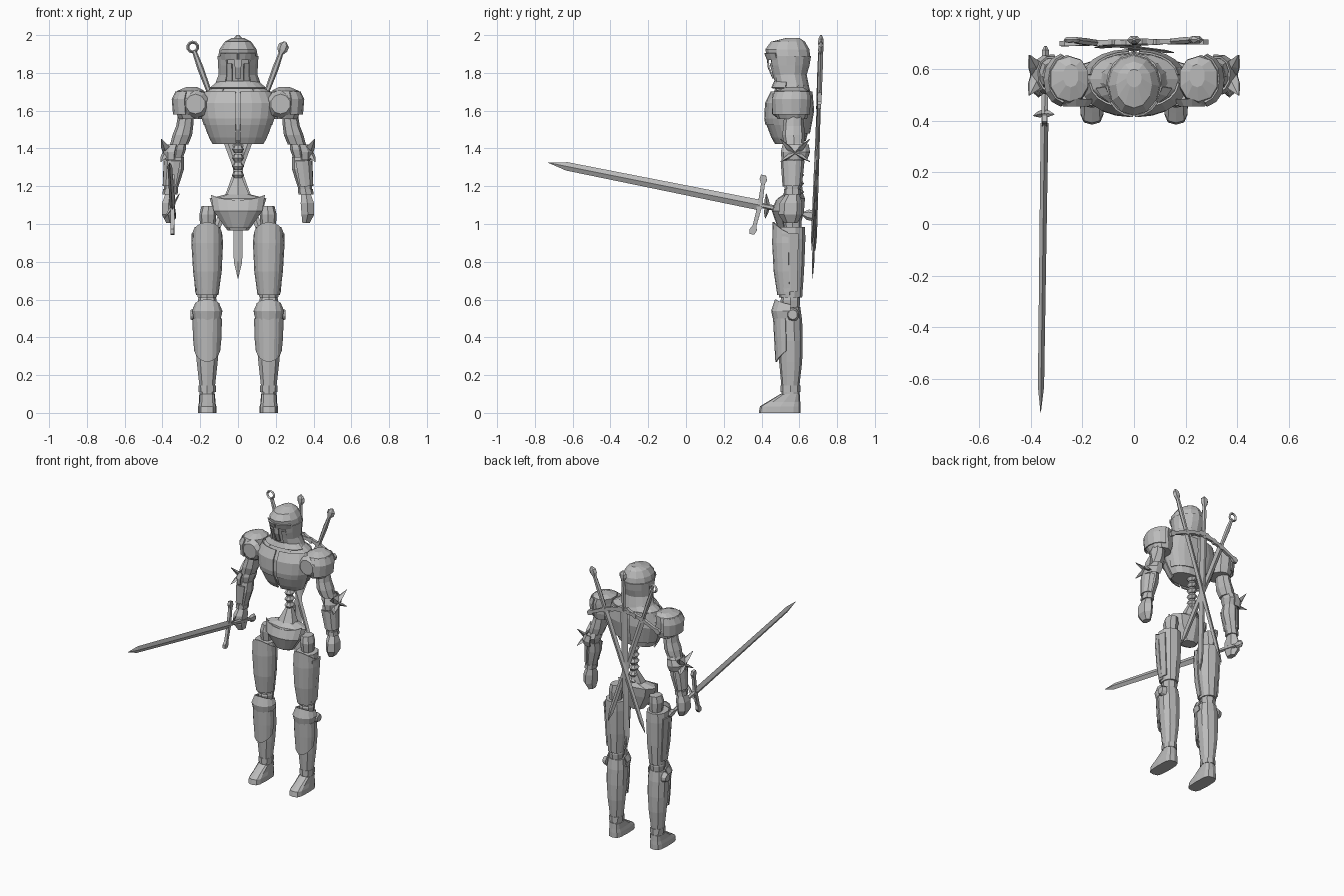
import bpy, bmesh, math
from mathutils import Vector, Matrix

steel = bpy.data.materials.new("steel_grey")
steel.diffuse_color = (0.5, 0.5, 0.5, 1)


def finish(name, bm):
    bmesh.ops.recalc_face_normals(bm, faces=bm.faces[:])
    me = bpy.data.meshes.new(name)
    bm.to_mesh(me)
    bm.free()
    me.materials.append(steel)
    ob = bpy.data.objects.new(name, me)
    bpy.context.collection.objects.link(ob)
    return ob


def bridge(bm, rings, closed=True, cap=True):
    vs = [[bm.verts.new(p) for p in r] for r in rings]
    n = len(vs[0])
    for a, b in zip(vs, vs[1:]):
        for i in range(n if closed else n - 1):
            j = (i + 1) % n
            bm.faces.new((a[i], a[j], b[j], b[i]))
    if cap:
        bm.faces.new(vs[0])
        bm.faces.new(vs[-1])


def arc(sec, angs, s=1, box=1.0, peak=0.0, mid=0.0):
    """One cross-section: (z, centre x, half width, front y, back y)."""
    z, cx, rx, yf, yb = sec
    f = lambda v: math.copysign(abs(v) ** box, v)
    return [Vector((s * (cx + rx * f(math.cos(a))),
                    (yf + yb) / 2 + (yb - yf) / 2 * f(math.sin(a)),
                    z + peak * math.cos((a - mid) * 1.5))) for a in angs]


def loft(name, secs, n=8, s=1, box=0.9):
    angs = [2 * math.pi * i / n - math.pi / 2 for i in range(n)]
    bm = bmesh.new()
    bridge(bm, [arc(c, angs, s, box) for c in secs])
    return finish(name, bm)


def shell(name, secs, mid, half, n=6, s=1, box=0.9, peaks=None, thick=0.008):
    """Curved armour plate covering part of the way round."""
    m, h = math.radians(mid), math.radians(half)
    angs = [m - h + 2 * h * i / n for i in range(n + 1)]
    peaks = peaks or [0] * len(secs)
    bm = bmesh.new()
    bridge(bm, [arc(c, angs, s, box, p, m) for c, p in zip(secs, peaks)], False, False)
    ob = finish(name, bm)
    mod = ob.modifiers.new("thickness", 'SOLIDIFY')
    mod.thickness, mod.offset = thick, 0
    return ob


def rod(bm, pts, n=6):
    """Loft along local z: (z, half x, half y)."""
    bridge(bm, [[Vector((rx * math.cos(2 * math.pi * i / n), ry * math.sin(2 * math.pi * i / n), z))
                 for i in range(n)] for z, rx, ry in pts])


def disc(name, centre, r, depth, axis):
    bm = bmesh.new()
    bmesh.ops.create_cone(bm, cap_ends=True, segments=10, radius1=r, radius2=r * 0.7, depth=depth)
    ob = finish(name, bm)
    ob.matrix_world = Matrix.Translation(centre) @ Vector(axis).to_track_quat('Z', 'Y').to_matrix().to_4x4()


def spike(name, a, b, r):
    a, b = Vector(a), Vector(b)
    bm = bmesh.new()
    rod(bm, [(0, r, r * 0.5), ((b - a).length * 0.5, r * 0.8, r * 0.4), ((b - a).length, 0.002, 0.002)], 4)
    ob = finish(name, bm)
    ob.matrix_world = Matrix.Translation(a) @ (b - a).to_track_quat('Z', 'Y').to_matrix().to_4x4()


def sword(name, pommel, tip, wide, hilt, guard, w=0.025, t=0.008, ring=False):
    """Pommel at the local origin, blade along +z, blade width along local x."""
    p, q = Vector(pommel), Vector(tip)
    L = (q - p).length
    zax = (q - p).normalized()
    yax = zax.cross(Vector(wide)).normalized()
    xax = yax.cross(zax)
    bm = bmesh.new()
    rod(bm, [(hilt, w, t), (L * 0.93, w * 0.8, t * 0.8), (L, 0.001, 0.001)], 4)
    rod(bm, [(0.05, 0.012, 0.012), (hilt * 0.5, 0.017, 0.015), (hilt, 0.013, 0.013)], 6)
    if ring:
        pts = [[Vector(((r * math.cos(a)), y, 0.03 + r * math.sin(a)))
                for r, y in ((0.034, 0), (0.026, 0.01), (0.018, 0), (0.026, -0.01))]
               for a in [2 * math.pi * i / 10 for i in range(11)]]
        bridge(bm, pts, True, False)
    else:
        rod(bm, [(0, 0.006, 0.005), (0.02, 0.028, 0.016), (0.045, 0.028, 0.016), (0.07, 0.012, 0.012)], 6)
    # crossguard with flared ends
    cuts = [(-1, .013), (-.85, .02), (-.7, .01), (-.12, .012), (0, .022), (.12, .012), (.7, .01), (.85, .02), (1, .013)]
    bridge(bm, [[Vector((k * guard, y, hilt + z + 0.012 * k * k)) for y, z in
                 ((-.01, -r), (.01, -r), (.01, r), (-.01, r))] for k, r in cuts])
    ob = finish(name, bm)
    M = Matrix((xax, yax, zax)).transposed().to_4x4()
    ob.matrix_world = Matrix.Translation(p) @ M


# Helmet: dome, hood sides, brow and face mask
loft("helmet_dome", [(1.985, 0, .03, .53, .60), (1.965, 0, .07, .45, .63), (1.925, 0, .098, .42, .653),
                     (1.885, 0, .105, .428, .658)], 12, box=1)
shell("helmet_hood", [(1.89, 0, .105, .43, .658), (1.84, 0, .102, .44, .65), (1.79, 0, .1, .46, .635),
                      (1.74, 0, .118, .47, .645), (1.69, 0, .145, .46, .655)], 90, 145, 12, box=1)
loft("face_mask", [(1.9, 0, .08, .445, .6), (1.85, 0, .078, .452, .6), (1.79, 0, .062, .468, .6),
                   (1.72, 0, .06, .485, .6)], 8)
for s in (-1, 1):
    shell("brow", [(1.905, 0, .107, .418, .65), (1.87, 0, .1, .432, .65)], -60, 28, 3, s, 1)
    shell("cheek_plate", [(1.85, 0, .095, .44, .64), (1.80, 0, .088, .455, .63), (1.75, 0, .09, .47, .63)],
          -45, 25, 3, s, 1)
shell("nose_ridge", [(1.9, 0, .09, .43, .6), (1.83, 0, .08, .436, .6), (1.77, 0, .065, .462, .6)], -90, 12, 2, box=1)

# Torso: body, collar and breastplates
loft("torso", [(1.745, 0, .10, .485, .64), (1.70, 0, .17, .465, .66), (1.64, 0, .2, .435, .667),
               (1.56, 0, .188, .43, .66), (1.50, 0, .165, .44, .65), (1.44, 0, .135, .475, .635)], 16)
shell("collar", [(1.755, 0, .105, .47, .65), (1.72, 0, .15, .455, .66)], -90, 75, 8)
for s in (-1, 1):
    shell("breastplate", [(1.70, 0, .172, .452, .665), (1.64, 0, .2, .422, .67), (1.56, 0, .19, .418, .665),
                          (1.525, 0, .178, .424, .66)], -46, 41, 5, s)
    shell("belly_plate", [(1.525, 0, .175, .43, .655), (1.46, 0, .15, .455, .645), (1.425, 0, .132, .475, .64)],
          -45, 42, 5, s)
    shell("back_plate", [(1.70, 0, .168, .47, .666), (1.6, 0, .195, .45, .675), (1.48, 0, .16, .46, .653)],
          45, 40, 5, s)

# Spine
for i in range(7):
    z = 1.15 + i * 0.045
    loft("vertebra", [(z, 0, .02, .565, .61), (z + .02, 0, .032, .55, .625), (z + .04, 0, .02, .565, .61)], 8)

# Pelvis with hip wings
loft("pelvis", [(1.16, 0, .05, .52, .62), (1.135, 0, .15, .485, .63), (1.07, 0, .13, .465, .625),
                (.965, 0, .055, .51, .6)], 8, box=1)
loft("waist_cone", [(1.25, 0, .022, .565, .61), (1.15, 0, .07, .51, .62)], 6)
shell("front_fauld", [(1.15, 0, .155, .48, .635), (1.07, 0, .14, .458, .62), (.98, 0, .07, .49, .6)],
      -90, 65, 6, box=1, peaks=[-.025, 0, 0])

for s in (-1, 1):
    # Shoulder and arm
    loft("pauldron", [(1.725, .245, .03, .53, .62), (1.705, .25, .075, .475, .65), (1.67, .26, .085, .46, .655),
                      (1.60, .255, .083, .465, .652), (1.555, .25, .065, .485, .64)], 10, s)
    disc("shoulder_disc", (s * .225, .47, 1.635), .075, .03, (0, -1, 0))
    shell("pauldron_rim", [(1.70, .25, .078, .47, .655), (1.66, .255, .092, .455, .66),
                           (1.58, .25, .09, .46, .655)], 0, 75, 6, s)
    loft("upper_arm", [(1.58, .275, .042, .52, .62), (1.52, .282, .045, .515, .625), (1.47, .295, .052, .51, .63),
                       (1.42, .312, .048, .52, .625)], 8, s)
    loft("elbow", [(1.43, .315, .04, .53, .63), (1.395, .325, .05, .52, .645), (1.35, .332, .04, .53, .62)], 8, s)
    shell("elbow_guard", [(1.42, .32, .05, .515, .648), (1.38, .328, .066, .505, .655), (1.34, .332, .055, .51, .64)],
          10, 95, 6, s)
    for y in (.5, .655):
        spike("elbow_wing", (s * .365, .577, 1.365), (s * .405, y, 1.45), .032)
        spike("elbow_wing_low", (s * .375, .577, 1.38), (s * .408, y, 1.33), .026)
    loft("forearm", [(1.355, .332, .046, .52, .625), (1.29, .338, .052, .51, .62), (1.22, .35, .042, .52, .61),
                     (1.165, .358, .032, .525, .6)], 8, s)
    shell("vambrace", [(1.335, .335, .056, .505, .625), (1.2, .353, .043, .515, .61)], -20, 100, 6, s)
    loft("wrist_cuff", [(1.185, .357, .04, .518, .608), (1.155, .36, .04, .518, .608)], 8, s)
    loft("hand", [(1.16, .36, .028, .53, .6), (1.11, .367, .04, .495, .615), (1.05, .37, .038, .49, .615),
                  (1.005, .36, .022, .52, .59)], 6, s)

    # Thigh
    loft("hip_joint", [(1.095, .155, .038, .52, .61), (1.05, .16, .045, .51, .615), (.98, .16, .04, .52, .61)], 8, s)
    loft("thigh", [(.985, .163, .07, .475, .63), (.92, .163, .076, .467, .632), (.75, .162, .068, .475, .625),
                   (.61, .163, .052, .493, .615)], 10, s)
    shell("thigh_plate", [(.975, .163, .075, .463, .635), (.9, .163, .08, .46, .635), (.75, .162, .072, .468, .63),
                          (.625, .163, .056, .487, .618)], -90, 88, 8, s, peaks=[.035, 0, 0, 0])
    shell("outer_thigh_strip", [(.95, .163, .08, .46, .64), (.64, .163, .06, .485, .622)], 0, 28, 2, s)

    # Knee and shin
    loft("knee_joint", [(.63, .163, .042, .51, .6), (.595, .163, .05, .5, .605), (.55, .163, .045, .51, .6)], 8, s)
    shell("knee_plate", [(.585, .163, .062, .475, .61), (.54, .163, .078, .455, .615), (.49, .163, .07, .47, .61)],
          -90, 100, 8, s, peaks=[.015, 0, -.02])
    disc("knee_disc", (s * .236, .565, .52), .036, .03, (s, 0, 0))
    loft("shin", [(.56, .163, .06, .49, .605), (.49, .163, .07, .478, .615), (.38, .163, .068, .487, .618),
                  (.27, .163, .058, .493, .615), (.14, .163, .043, .505, .6), (.07, .163, .04, .505, .6)], 10, s)
    shell("greave", [(.5, .163, .075, .465, .62), (.4, .163, .073, .47, .622), (.31, .163, .066, .477, .615)],
          -90, 80, 8, s, peaks=[0, 0, -.04])
    loft("ankle_band", [(.145, .163, .047, .5, .605), (.11, .163, .046, .5, .605)], 8, s)

    # Foot
    loft("foot", [(0, .163, .048, .385, .607), (.035, .163, .048, .392, .607), (.058, .163, .043, .43, .605),
                  (.1, .163, .042, .5, .602)], 12, s, box=.6)

    # Crossed swords on the back
    sword("crossed_sword", (s * .25, .715, 1.965), (-s * .155, .675 + .01 * s, .86), (1, 0, 0), .30, .15,
          w=.022, ring=s < 0)

# Middle back sword and the drawn sword
sword("middle_back_sword", (0, .715, 2.0), (0, .67, .71), (1, 0, 0), .29, .1, w=.028)
sword("drawn_sword", (-.343, .69, 1.04), (-.362, -.73, 1.325), (0, 0, 1), .305, .16, w=.028, t=.015)
# Short prongs beside the drawn sword's guard
spike("upper_prong", (-.35, .43, 1.09), (-.31, .425, 1.16), .015)
spike("lower_prong", (-.35, .43, 1.09), (-.39, .42, 1.03), .015)
